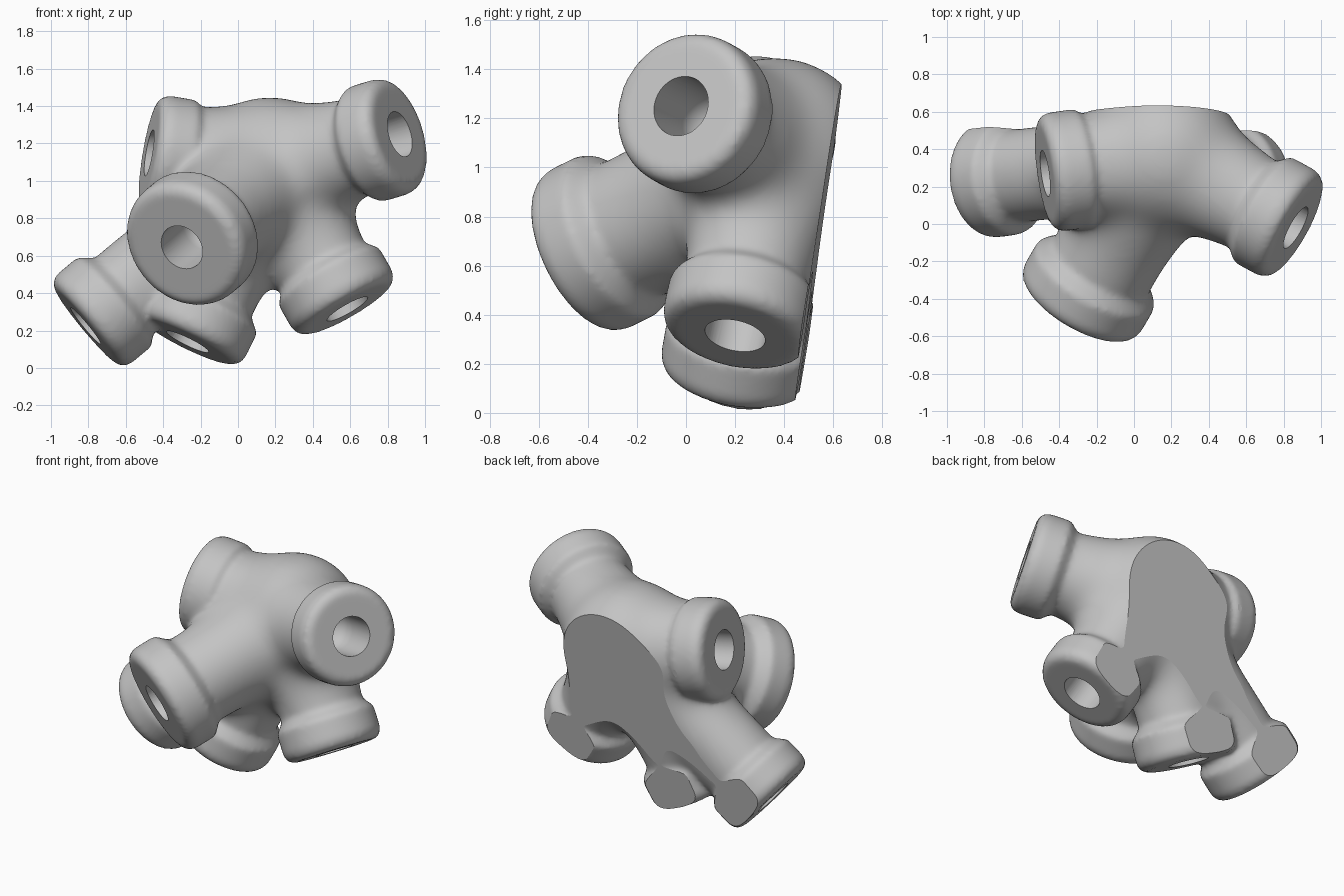
import bpy, bmesh, math
from mathutils import Vector, Matrix

cube = bpy.data.objects.get("Cube")
if cube:
    bpy.data.objects.remove(cube)

grey = bpy.data.materials.new("plain grey")
grey.use_nodes = True
grey.diffuse_color = (0.55, 0.55, 0.55, 1)
grey.node_tree.nodes["Principled BSDF"].inputs["Base Color"].default_value = grey.diffuse_color

HUB = Vector((0.17, 0.36, 1.04))
# socket face centre, collar radius, neck radius
SOCKETS = [
    ((0.865, -0.02, 1.25), 0.32, 0.27),
    ((-0.475, 0.27, 1.15), 0.32, 0.28),
    ((-0.30, -0.44, 0.645), 0.36, 0.30),
    ((0.585, 0.20, 0.315), 0.31, 0.265),
    ((-0.815, 0.23, 0.225), 0.31, 0.26),
    ((-0.27, 0.20, 0.14), 0.315, 0.26),
]


def make_object(name, bm):
    mesh = bpy.data.meshes.new(name)
    bm.to_mesh(mesh)
    bm.free()
    obj = bpy.data.objects.new(name, mesh)
    bpy.context.collection.objects.link(obj)
    mesh.materials.append(grey)
    return obj


def revolve(bm, profile, target, segments=64):
    """Closed solid turned around the line from the hub to the target."""
    turn = Matrix.Translation(HUB) @ (target - HUB).to_track_quat("Z", "Y").to_matrix().to_4x4()
    rings = []
    for radius, height in profile:
        ring = []
        for i in range(segments):
            a = math.tau * i / segments
            ring.append(bm.verts.new(turn @ Vector((radius * math.cos(a), radius * math.sin(a), height))))
        rings.append(ring)
    for low, high in zip(rings, rings[1:]):
        for i in range(segments):
            j = (i + 1) % segments
            bm.faces.new((low[i], low[j], high[j], high[i]))
    bm.faces.new(rings[0][::-1])
    bm.faces.new(rings[-1])


def apply_modifier(obj, kind, **settings):
    bpy.context.view_layer.objects.active = obj
    mod = obj.modifiers.new(kind.lower(), kind)
    for key, value in settings.items():
        setattr(mod, key, value)
    bpy.ops.object.modifier_apply(modifier=mod.name)


def melt(obj, voxel, rounds):
    apply_modifier(obj, "REMESH", mode="VOXEL", voxel_size=voxel)
    apply_modifier(obj, "SMOOTH", factor=0.5, iterations=rounds)


# Hub and tapering necks, melted into one soft body
bm = bmesh.new()
bmesh.ops.create_uvsphere(bm, u_segments=48, v_segments=24, radius=0.42,
                          matrix=Matrix.Translation(HUB))
for face, collar, neck in SOCKETS:
    target = Vector(face)
    length = (target - HUB).length
    revolve(bm, [(0.36, 0), (neck, 0.55), (neck, length - 0.03)], target)
joint = make_object("socket_joint", bm)
melt(joint, 0.03, 64)

# Collars with sloped shoulders and rounded rims
bm = bmesh.new()
bm.from_mesh(joint.data)
for face, collar, neck in SOCKETS:
    target = Vector(face)
    length = (target - HUB).length
    revolve(bm, [(neck - 0.06, length - 0.32), (collar, length - 0.20), (collar, length - 0.06),
                 (collar - 0.015, length - 0.02), (collar - 0.05, length)], target)
bm.to_mesh(joint.data)
bm.free()
melt(joint, 0.016, 10)


def cut(cutter):
    apply_modifier(joint, "BOOLEAN", operation="DIFFERENCE", solver="EXACT", object=cutter)
    bpy.data.objects.remove(cutter)


# Blind round holes with domed bottoms
BORE = 0.125
for face, collar, neck in SOCKETS:
    target = Vector(face)
    length = (target - HUB).length
    dome = [(BORE * math.sin(a), length - 0.25 - BORE * math.cos(a))
            for a in (math.pi / 2 * k / 8 for k in range(1, 9))]
    bm = bmesh.new()
    revolve(bm, dome + [(BORE, length + 0.2)], target, 48)
    cut(make_object("hole_cutter", bm))

# Flat sloping back
bm = bmesh.new()
slope = Vector((0.022, 0.988, -0.15)).normalized()
bmesh.ops.create_cube(bm, size=4, matrix=Matrix.Translation(Vector((HUB.x, 0.43, 0)) + slope * 2)
                      @ slope.to_track_quat("Z", "Y").to_matrix().to_4x4())
cut(make_object("back_cutter", bm))

# Shading: soft everywhere but the flat back
for obj in bpy.context.selected_objects:
    obj.select_set(False)
joint.select_set(True)
bpy.context.view_layer.objects.active = joint
bpy.ops.object.shade_smooth_by_angle(angle=math.radians(35))
for poly in joint.data.polygons:
    if poly.normal.dot(slope) > 0.9995:
        poly.use_smooth = False
